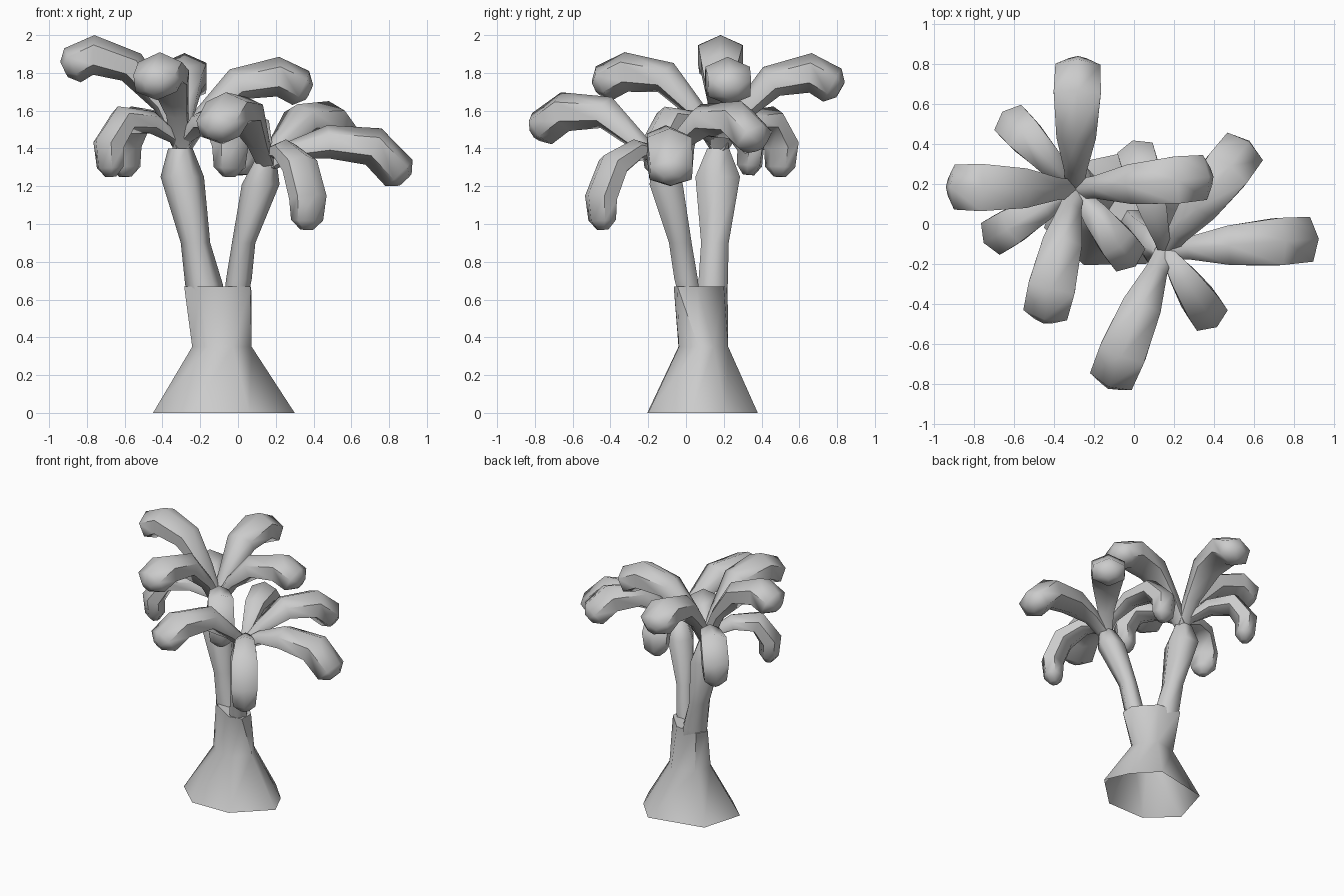
import bpy, bmesh, math
from mathutils import Vector

if "Cube" in bpy.data.objects:
    bpy.data.objects.remove(bpy.data.objects["Cube"])

GREY = (0.6, 0.6, 0.6, 1)
mat = bpy.data.materials.new("plain_grey")
mat.use_nodes = True
mat.diffuse_color = GREY
mat.node_tree.nodes["Principled BSDF"].inputs["Base Color"].default_value = GREY


def loft(name, rings, close_start=True):
    """Skin a list of equal-sized point rings and close the ends."""
    bm = bmesh.new()
    loops = [[bm.verts.new(p) for p in ring] for ring in rings]
    for a, b in zip(loops, loops[1:]):
        for i in range(len(a)):
            j = (i + 1) % len(a)
            bm.faces.new((a[i], a[j], b[j], b[i]))
    if close_start:
        bm.faces.new(reversed(loops[0]))
    bm.faces.new(loops[-1])
    bm.normal_update()
    me = bpy.data.meshes.new(name)
    bm.to_mesh(me)
    bm.free()
    me.materials.append(mat)
    ob = bpy.data.objects.new(name, me)
    bpy.context.collection.objects.link(ob)
    bpy.ops.object.select_all(action="DESELECT")
    ob.select_set(True)
    bpy.context.view_layer.objects.active = ob
    bpy.ops.object.shade_smooth_by_angle(angle=math.radians(65))


def hexagon(centre, u, v, ru, rv, start=0):
    angles = [math.radians(start + 60 * i) for i in range(6)]
    return [centre + u * ru * math.cos(a) + v * rv * math.sin(a) for a in angles]


def trunk(name, sections):
    """Each section is x, y, z, x radius, y radius."""
    X, Y = Vector((1, 0, 0)), Vector((0, 1, 0))
    loft(name, [hexagon(Vector(s[:3]), X, Y, s[3], s[4] / math.cos(math.pi / 6))
                for s in sections])


def frond(name, root, tip, heights, droop=False):
    """Arching hexagonal leaf from the crown root towards the tip."""
    root = Vector(root)
    run = Vector((tip[0] - root.x, tip[1] - root.y, 0))
    side = Vector((-run.y, run.x, 0)).normalized()
    if droop:
        reach = (0.12, 0.42, 0.8, 1.0, 0.98)
        size = (0.03, 0.035, 0.06, 0.08, 0.082, 0.07)
    else:
        reach = (0.17, 0.43, 0.75, 0.93)
        size = (0.04, 0.05, 0.088, 0.105, 0.1)
    path = [root] + [Vector((root.x, root.y, z)) + run * f
                     for f, z in zip(reach, heights)]
    rings = []
    for i, p in enumerate(path):
        t = (path[min(i + 1, len(path) - 1)] - path[max(i - 1, 0)]).normalized()
        up = side.cross(t) * -1
        rings.append(hexagon(p, side, up, size[i] * 1.3, size[i], 90))
    # blunt, bulged end
    rings.append(hexagon(p + t * 0.05, side, up, size[-1] * 0.5, size[-1] * 0.45, 90))
    loft(name, rings)


# Flared base, open underneath, narrowing to the fork
FOOT = [(0.06, 0.38), (-0.36, 0.29), (-0.45, -0.02), (-0.25, -0.205),
        (0.06, -0.2), (0.3, 0.03), (0.22, 0.21)]
FORK = [(-0.06, 0.2), (-0.24, 0.22), (-0.285, 0.14), (-0.2, 0.04),
        (-0.03, -0.065), (0.065, -0.045), (0.07, 0.06)]
loft("trunk_base",
     [[Vector((x, y, 0)) for x, y in FOOT],
      [Vector((-0.085 + (x + 0.075) * 0.42, 0.092 + (y - 0.088) * 0.45, 0.35))
       for x, y in FOOT],
      [Vector((x, y, 0.67)) for x, y in FORK]], close_start=False)

# The two trunks growing from the fork
trunk("tall_trunk", [(-0.165, 0.13, 0.55, 0.08, 0.07),
                     (-0.18, 0.143, 0.68, 0.1, 0.078),
                     (-0.225, 0.153, 0.9, 0.078, 0.073),
                     (-0.295, 0.168, 1.25, 0.115, 0.118),
                     (-0.305, 0.17, 1.4, 0.065, 0.058)])
trunk("short_trunk", [(-0.02, 0.03, 0.55, 0.06, 0.05),
                      (0.005, 0.0, 0.71, 0.068, 0.062),
                      (0.03, -0.03, 0.9, 0.062, 0.06),
                      (0.12, -0.105, 1.21, 0.1, 0.088),
                      (0.145, -0.125, 1.33, 0.06, 0.05)])

# Tall crown
TALL = (-0.295, 0.175, 1.39)
frond("tall_frond_back", TALL, (-0.28, 0.82), (1.58, 1.755, 1.8, 1.735))
frond("tall_frond_left", TALL, (0.38, 0.235), (1.58, 1.74, 1.78, 1.72))
frond("tall_frond_right", TALL, (-0.92, 0.185), (1.63, 1.83, 1.895, 1.84))
frond("tall_frond_front", TALL, (-0.45, -0.48), (1.59, 1.775, 1.805, 1.745))
BENT = (1.46, 1.54, 1.55, 1.42, 1.3)
frond("tall_frond_back_right", TALL, (-0.605, 0.505), BENT, True)
frond("tall_frond_front_right", TALL, (-0.685, -0.055), BENT, True)
frond("tall_frond_front_left", TALL, (-0.04, -0.15), BENT, True)

# Short crown
SHORT = (0.155, -0.13, 1.31)
frond("short_frond_front", SHORT, (-0.125, -0.81), (1.43, 1.59, 1.595, 1.505))
frond("short_frond_left", SHORT, (0.905, -0.075), (1.39, 1.435, 1.41, 1.27))
frond("short_frond_back_left", SHORT, (0.565, 0.4), (1.43, 1.55, 1.55, 1.45))
frond("short_frond_back", SHORT, (0.015, 0.345), (1.42, 1.52, 1.53, 1.42, 1.31), True)
frond("short_frond_front_left", SHORT, (0.37, -0.45),
      (1.38, 1.39, 1.31, 1.14, 1.02), True)
